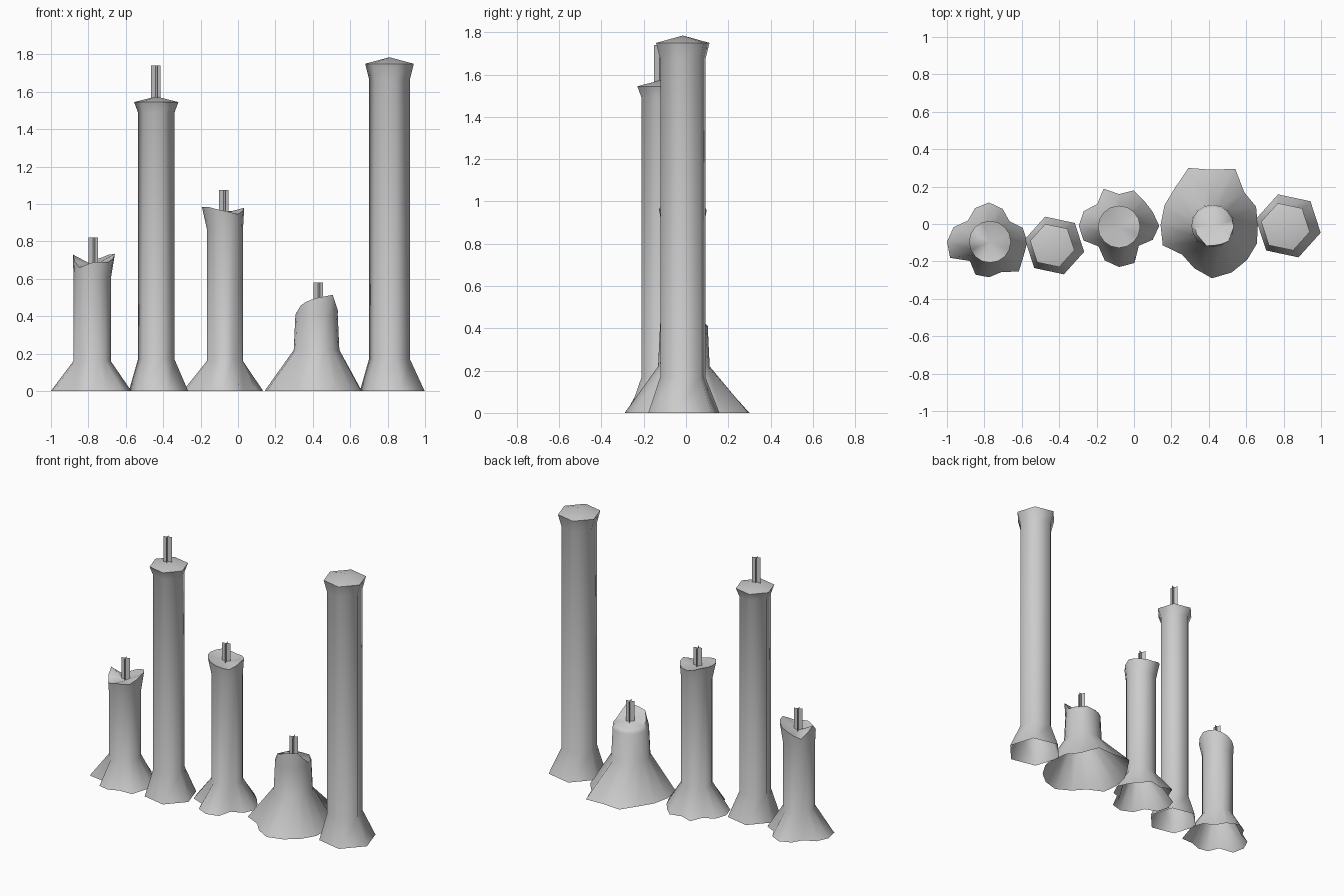
import bpy, bmesh
from math import sin, cos, pi, radians

if "Cube" in bpy.data.objects:
    bpy.data.objects.remove(bpy.data.objects["Cube"])

wax = bpy.data.materials.new("grey wax")
wax.use_nodes = True
wax.diffuse_color = (0.6, 0.6, 0.6, 1)
wax.node_tree.nodes["Principled BSDF"].inputs["Base Color"].default_value = wax.diffuse_color


def finish(name, bm, smooth=True):
    mesh = bpy.data.meshes.new(name)
    bm.to_mesh(mesh)
    bm.free()
    mesh.materials.append(wax)
    ob = bpy.data.objects.new(name, mesh)
    bpy.context.collection.objects.link(ob)
    if smooth:
        bpy.ops.object.select_all(action="DESELECT")
        bpy.context.view_layer.objects.active = ob
        ob.select_set(True)
        bpy.ops.object.shade_smooth_by_angle(angle=radians(65))


def ring(bm, n, rot, center, radius, height):
    """Ring of n points; radius and height are functions of the index."""
    return [bm.verts.new((center[0] + radius(i) * cos(rot + 2 * pi * i / n),
                          center[1] + radius(i) * sin(rot + 2 * pi * i / n),
                          height(i))) for i in range(n)]


def loft(name, rings_of, apex):
    """Skin the rings from floor to rim, then close the rim with a fan to the apex."""
    bm = bmesh.new()
    rings = [ring(bm, *r) for r in rings_of]
    n = len(rings[0])
    for lo, hi in zip(rings, rings[1:]):
        for i in range(n):
            j = (i + 1) % n
            bm.faces.new((lo[i], lo[j], hi[j], hi[i]))
    tip = bm.verts.new(apex)
    for i in range(n):
        bm.faces.new((rings[-1][i], rings[-1][(i + 1) % n], tip))
    finish(name, bm)


def const(v):
    return lambda i: v


def pillar(name, foot, center, radii, heights, apex):
    """Six-sided candle with flared foot and flared, gently pointed top."""
    centers = [foot] + [center] * 3
    loft(name, [(6, radians(-12), c, const(r), const(z))
                for c, r, z in zip(centers, radii, heights)], (*center, apex))


def dripping(name, foot, center, skirt, skirt_z, waist, neck, neck_z, rim_c, rim_r, rim, bowl_z):
    """Melted candle: wavy skirt, column and an uneven rim around a hollow."""
    n = len(skirt)

    def rim_z(i):
        t = i * len(rim) / n
        k = int(t)
        return rim[k] + (rim[(k + 1) % len(rim)] - rim[k]) * (t - k)

    loft(name, [(n, 0, foot, lambda i: skirt[i], const(0)),
                (n, 0, center, const(waist), const(skirt_z)),
                (n, 0, center, const(neck), const(neck_z)),
                (n, 0, rim_c, rim_r, rim_z)], (*rim_c, bowl_z))


def wick(name, x, y, bottom, top):
    """Two crossed flat strips."""
    bm = bmesh.new()
    for a in (radians(20), radians(110)):
        dx, dy = 0.027 * cos(a), 0.027 * sin(a)
        bm.faces.new([bm.verts.new(p) for p in (
            (x - dx, y - dy, bottom), (x + dx, y + dy, bottom),
            (x + dx, y + dy, top), (x - dx, y - dy, top))])
    finish(name, bm, False)


# Tall pillar candles
pillar("tall_candle", (0.825, -0.01), (0.81, -0.015), (0.177, 0.112, 0.112, 0.133),
       (0, 0.17, 1.67, 1.75), 1.785)
pillar("slim_candle", (-0.425, -0.115), (-0.437, -0.115), (0.162, 0.1, 0.1, 0.121),
       (0, 0.17, 1.49, 1.545), 1.575)

# Melted candles
dripping("short_candle", (-0.775, -0.095), (-0.78, -0.095),
         (.205, .195, .155, .19, .21, .195, .16, .205, .225, .225, .145, .19, .19, .175, .225, .2),
         0.16, 0.1, 0.1, 0.6, (-0.77, -0.095), const(0.112),
         (0.735, 0.73, 0.7, 0.66, 0.73, 0.66, 0.69, 0.69), 0.67)
dripping("middle_candle", (-0.08, -0.01), (-0.07, -0.015),
         (.215, .195, .19, .205, .17, .215, .165, .205, .215, .205, .155, .2, .22, .215, .15, .195),
         0.16, 0.097, 0.097, 0.87, (-0.08, -0.015), const(0.113),
         (0.98, 0.965, 0.96, 0.985, 0.985, 0.985, 0.965, 0.945), 0.95)


def hexagonal(i):
    return 0.113 * cos(pi / 6) / cos((i * pi / 8 - radians(10)) % (pi / 3) - pi / 6)


dripping("stub_candle", (0.417, -0.005), (0.42, -0.01),
         (.245, .255, .245, .325, .295, .33, .28, .275, .275, .285, .225, .25, .285, .275, .265, .26),
         0.22, 0.122, 0.113, 0.41, (0.43, -0.015), hexagonal,
         (0.43, 0.43, 0.43, 0.435, 0.44, 0.475, 0.5, 0.515), 0.44)

# Wicks
wick("slim_wick", -0.44, -0.125, 1.56, 1.74)
wick("short_wick", -0.775, -0.095, 0.66, 0.82)
wick("middle_wick", -0.077, -0.015, 0.94, 1.075)
wick("stub_wick", 0.428, -0.015, 0.43, 0.58)
